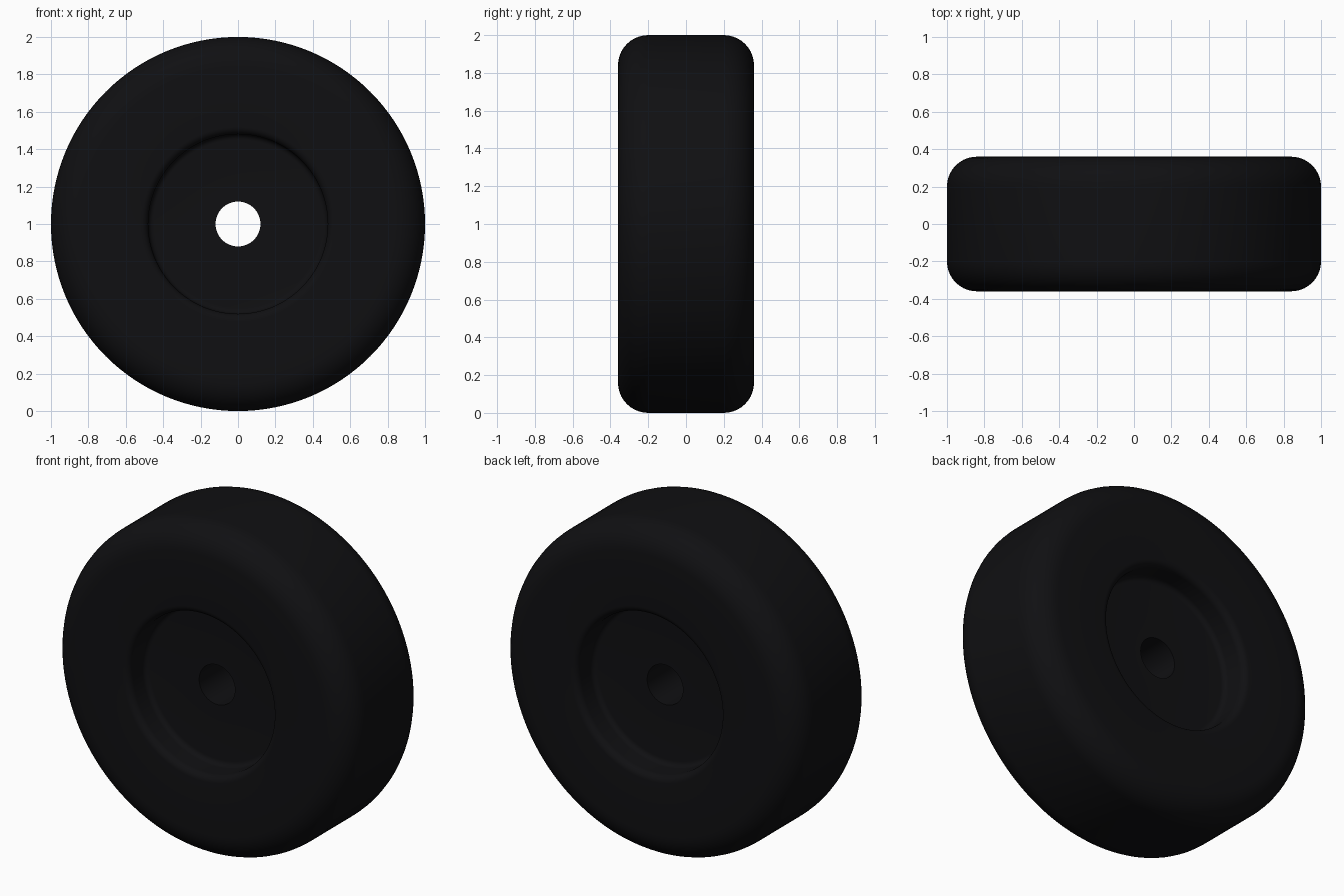
import bpy, bmesh, math
from mathutils import Vector

if "Cube" in bpy.data.objects:
    bpy.data.objects.remove(bpy.data.objects["Cube"])

SEGMENTS = 128


def arc(cr, cy, rad, a0, a1, n=8):
    """Points (radius, y) on an arc in the profile plane."""
    return [(cr + rad * math.cos(math.radians(a0 + (a1 - a0) * i / n)),
             cy + rad * math.sin(math.radians(a0 + (a1 - a0) * i / n)))
            for i in range(n + 1)]


# Half profile, from the axle bore out to the tread
half = [(0.12, 0.20)]                        # bore edge on the hub face
half += arc(0.45, 0.23, 0.03, -90, 0, 5)     # fillet at recess floor
half += arc(0.52, 0.32, 0.04, 180, 90, 6)    # rounded recess lip
half += arc(0.84, 0.20, 0.16, 90, 0, 10)     # shoulder to tread
profile = half + [(r, -y) for r, y in reversed(half)]

# Wheel: closed profile revolved about the y axis
bm = bmesh.new()
rings = []
for s in range(SEGMENTS):
    a = 2 * math.pi * s / SEGMENTS
    rings.append([bm.verts.new(Vector((r * math.cos(a), y, 1 + r * math.sin(a))))
                  for r, y in profile])
n = len(profile)
for s in range(SEGMENTS):
    p, q = rings[s], rings[(s + 1) % SEGMENTS]
    for i in range(n):
        j = (i + 1) % n
        bm.faces.new((p[i], p[j], q[j], q[i]))
bmesh.ops.recalc_face_normals(bm, faces=bm.faces)
mesh = bpy.data.meshes.new("wheel")
bm.to_mesh(mesh)
bm.free()
wheel = bpy.data.objects.new("wheel", mesh)
bpy.context.collection.objects.link(wheel)

# Black rubber
mat = bpy.data.materials.new("black_rubber")
mat.diffuse_color = (0.005, 0.005, 0.006, 1)
mat.use_nodes = True
mat.node_tree.nodes["Principled BSDF"].inputs["Base Color"].default_value = mat.diffuse_color
mesh.materials.append(mat)

bpy.context.view_layer.objects.active = wheel
wheel.select_set(True)
bpy.ops.object.shade_smooth_by_angle(angle=math.radians(35))
